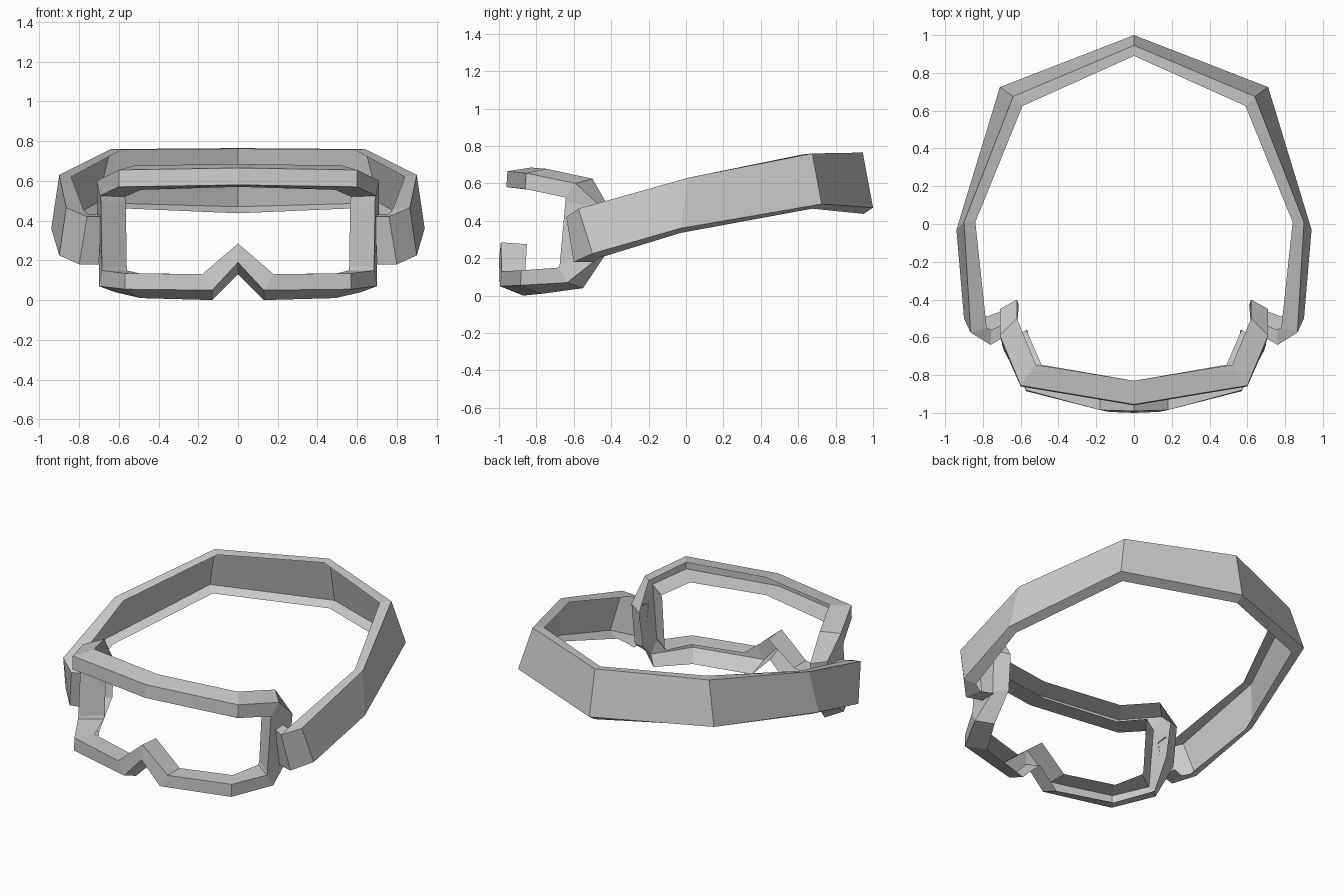
import bpy, bmesh


def channel(name, stations):
    """Skin four-cornered sections into an open channel (no face between
    corners 3 and 4), mirrored across x = 0."""
    bm = bmesh.new()
    rings = [[bm.verts.new(p) for p in st] for st in stations]
    for a, b in zip(rings, rings[1:]):
        for i in (0, 1, 3):
            j = (i + 1) % 4
            bm.faces.new((a[i], a[j], b[j], b[i]))
    # mirror the half and weld the seam
    geom = bm.verts[:] + bm.edges[:] + bm.faces[:]
    copy = bmesh.ops.duplicate(bm, geom=geom)["geom"]
    for v in copy:
        if isinstance(v, bmesh.types.BMVert):
            v.co.x = -v.co.x
    bmesh.ops.remove_doubles(bm, verts=bm.verts[:], dist=0.0005)
    bmesh.ops.recalc_face_normals(bm, faces=bm.faces[:])
    mesh = bpy.data.meshes.new(name)
    bm.to_mesh(mesh)
    bm.free()
    obj = bpy.data.objects.new(name, mesh)
    bpy.context.collection.objects.link(obj)
    return obj


# Goggle frame, open at the back: from top centre, round the side, to the nose notch
# corner order: outer front, inner front, inner back, outer back
frame = [
    [(0, -.955, .665), (0, -.96, .58), (0, -.83, .57), (0, -.83, .685)],
    [(.60, -.855, .655), (.60, -.86, .57), (.49, -.745, .555), (.52, -.745, .678)],
    [(.71, -.59, .60), (.695, -.645, .525), (.57, -.56, .52), (.62, -.50, .625)],
    [(.71, -.45, .47), (.69, -.645, .50), (.565, -.56, .50), (.62, -.40, .45)],
    [(.70, -.47, .20), (.685, -.675, .17), (.56, -.58, .17), (.61, -.43, .22)],
    [(.70, -.635, .07), (.685, -.68, .15), (.56, -.59, .15), (.62, -.55, .04)],
    [(.57, -.885, .055), (.57, -.88, .135), (.50, -.77, .135), (.49, -.77, .01)],
    [(.13, -.995, .05), (.18, -.985, .13), (.18, -.86, .13), (.13, -.87, 0)],
    [(0, -1.0, .19), (0, -.99, .285), (0, -.85, .275), (0, -.87, .13)],
]
channel("goggle_frame", frame)

# Head strap, open on the inside: from back centre forward to the hooked end
# corner order: outer top, outer bottom, inner bottom, inner top
strap = [
    [(0, .945, .765), (0, 1.0, .47), (0, .95, .437), (0, .89, .76)],
    [(.64, .675, .76), (.71, .725, .49), (.655, .675, .465), (.59, .625, .755)],
    [(.90, .01, .63), (.94, -.03, .36), (.89, -.03, .335), (.84, .01, .62)],
    [(.865, -.575, .465), (.90, -.50, .225), (.83, -.47, .20), (.78, -.55, .46)],
    [(.76, -.64, .42), (.80, -.60, .18), (.78, -.49, .18), (.755, -.56, .43)],
    [(.69, -.60, .42), (.70, -.57, .18), (.70, -.46, .18), (.69, -.53, .43)],
]
channel("head_strap", strap)
